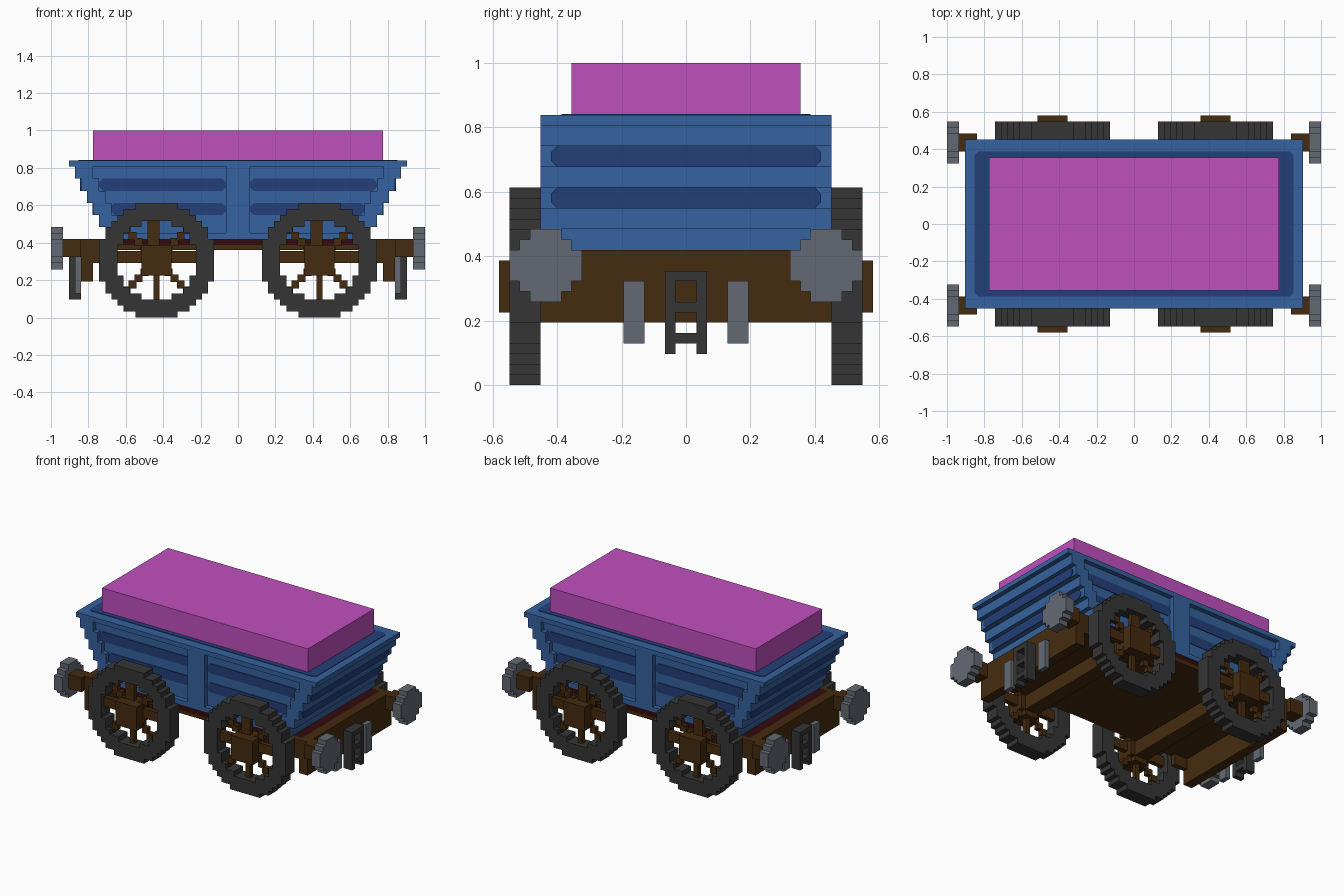
import bpy, bmesh, math

old = bpy.data.objects.get("Cube")
if old:
    bpy.data.objects.remove(old, do_unlink=True)

U = 1 / 31  # one block


def material(name, rgb):
    m = bpy.data.materials.new(name)
    m.use_nodes = True
    m.diffuse_color = (*rgb, 1)
    m.node_tree.nodes["Principled BSDF"].inputs["Base Color"].default_value = (*rgb, 1)
    return m


BLUE = material("blue paint", (0.036, 0.122, 0.342))
NAVY = material("navy paint", (0.017, 0.050, 0.188))
PINK = material("pink load", (0.527, 0.080, 0.515))
GREY = material("grey steel", (0.127, 0.141, 0.171))
IRON = material("dark iron", (0.036, 0.036, 0.036))
BROWN = material("brown timber", (0.060, 0.024, 0.0045))
RED = material("dark red", (0.032, 0.003, 0.004))


def finish(name, bm, mat):
    bmesh.ops.recalc_face_normals(bm, faces=bm.faces[:])
    bmesh.ops.scale(bm, vec=(U, U, U), verts=bm.verts[:])
    me = bpy.data.meshes.new(name)
    bm.to_mesh(me)
    bm.free()
    me.materials.append(mat)
    ob = bpy.data.objects.new(name, me)
    bpy.context.collection.objects.link(ob)
    return ob


def blocks(name, mat, boxes):
    """One object from boxes given as x0, x1, y0, y1, z0, z1 in blocks."""
    bm = bmesh.new()
    for x0, x1, y0, y1, z0, z1 in boxes:
        verts = bmesh.ops.create_cube(bm, size=1)["verts"]
        for v in verts:
            v.co.x = x1 if v.co.x > 0 else x0
            v.co.y = y1 if v.co.y > 0 else y0
            v.co.z = z1 if v.co.z > 0 else z0
    return finish(name, bm, mat)


def mirror_x(b):
    return (-b[1], -b[0], *b[2:])


def mirror_y(b):
    return (b[0], b[1], -b[3], -b[2], b[4], b[5])


def both_x(boxes):
    return boxes + [mirror_x(b) for b in boxes]


def both_y(boxes):
    return boxes + [mirror_y(b) for b in boxes]


def plate(name, mat, u0, u1, v0, v1, place, c=0.6, t=0.15):
    """Thin plate with cut corners; place maps (u, v, depth) to x, y, z."""
    pts = [(u0 + c, v0), (u1 - c, v0), (u1, v0 + c), (u1, v1 - c),
           (u1 - c, v1), (u0 + c, v1), (u0, v1 - c), (u0, v0 + c)]
    bm = bmesh.new()
    lo = [bm.verts.new(place(u, v, 0)) for u, v in pts]
    hi = [bm.verts.new(place(u, v, t)) for u, v in pts]
    bm.faces.new(lo)
    bm.faces.new(hi)
    for i in range(8):
        j = (i + 1) % 8
        bm.faces.new((lo[i], lo[j], hi[j], hi[i]))
    finish(name, bm, mat)


# Stepped tub: core, raised side frames that follow the slope, rim and post
rows = [(13, 15, 22), (15, 17, 23), (17, 19, 24), (19, 21, 25), (21, 23, 26), (23, 25, 27)]
blocks("tub_core", BLUE, [(-x, x, -13, 13, a, b) for a, b, x in rows])
frames = both_x([(x - 3, x, 13, 14, a, b) for a, b, x in rows])
frames += [(-2, 2, 13, 14, 14, 25), (-19, 19, 13, 14, 13, 14)]
blocks("tub_side_frames", BLUE, both_y(frames))
blocks("tub_end_frames", BLUE, both_x([(x - 3, x, -13, 13, a, b) for a, b, x in rows[1:]]))
blocks("tub_rim", BLUE, [(-28, 28, -14, 14, 25, 26)])

# Painted stripes on the side panels and ends
for s in (-1, 1):
    for z0, z1, x in ((21, 23, 26), (17, 19, 24)):
        plate("end_stripe", NAVY, -13, 13, z0, z1,
              lambda u, v, d, s=s, x=x: (s * (x + d), u, v))
        for sx in (-1, 1):
            plate("side_stripe", NAVY, 2, x - 3, z0, z1,
                  lambda u, v, d, s=s, sx=sx: (sx * u, s * (13 + d), v))
plate("tub_opening", NAVY, -26.4, 26.4, -12, 12, lambda u, v, d: (u, v, 26 + d), t=0.1)

# Load
blocks("load", PINK, [(-24, 24, -11, 11, 24, 31)])

# Underframe
blocks("floor_edge", RED, [(-24, 24, -13.9, 13.9, 12, 13)])
blocks("floor", BROWN, [(-24, 24, -14, 14, 11.2, 12)])
blocks("end_beams", BROWN, both_x([(24, 26, -14, 14, 6, 13)]))
blocks("corner_brackets", BROWN, both_y(both_x([(21, 24, 13, 14, 9, 13)])))
blocks("axles", BROWN, [(c - 1.5, c + 1.5, -14, 14, 8, 11) for c in (-13.5, 13.5)])

# Buffers
blocks("buffer_shafts", BROWN, both_y(both_x([(26, 29, 12, 15, 10, 13)])))
disc = []
for dz in range(-3, 4):
    w = (3.5, 3.5, 2.5, 1.5)[abs(dz)]
    disc.append((29, 31, 13.5 - w, 13.5 + w, 11 + dz, 12 + dz))
blocks("buffer_discs", GREY, both_y(both_x(disc)))

# Coupling ladder and the pegs beside it
ladder = both_y([(26, 28, 1, 2, 3, 11)])
ladder += [(26, 28, -1, 1, z, z + 1) for z in (4, 7, 10)]
blocks("couplings", IRON, both_x(ladder))
blocks("coupling_pegs", GREY, both_y(both_x([(26, 27, 4, 6, 4, 10)])))


# Wheels
def half_width(r, d):
    return math.floor(math.sqrt(r * r - d * d)) + 0.5 if abs(d) < r else 0


R = 9.5
for cx, side_x in ((-13.5, "right"), (13.5, "left")):
    for s, side_y in ((-1, "front"), (1, "back")):
        rim = []
        for d in range(-9, 10):
            o, i = half_width(R, d), half_width(6.6, d)
            z = R + d - 0.5
            if i:
                rim += [(cx - o, cx - i, 14, 17, z, z + 1), (cx + i, cx + o, 14, 17, z, z + 1)]
            else:
                rim.append((cx - o, cx + o, 14, 17, z, z + 1))
        spokes = [(cx - 1.5, cx + 0.5, 15, 16, R, R + 7),
                  (cx - 0.5, cx + 0.5, 15, 16, R - 7, R),
                  (cx - 7, cx + 7, 15, 16, R - 0.5, R + 1.5)]
        for k in range(2, 6):
            for a in (-k, k):
                for b in (-k, k):
                    spokes.append((cx + a - 0.65, cx + a + 0.65, 15, 16,
                                   R + b - 0.65, R + b + 0.65))
        hub = [(cx - 2.5, cx + 2.5, 14, 17, R - 1.5, R + 1.5),
               (cx - 1.5, cx + 1.5, 14, 17, R - 2.5, R + 2.5),
               (cx - 2.5, cx + 2.5, 16, 18, R - 2.5, R + 2.5)]
        for part, mat, boxes in (("rim", IRON, rim), ("spokes", BROWN, spokes), ("hub", BROWN, hub)):
            if s < 0:
                boxes = [mirror_y(b) for b in boxes]
            blocks(f"{side_y}_{side_x}_wheel_{part}", mat, boxes)
